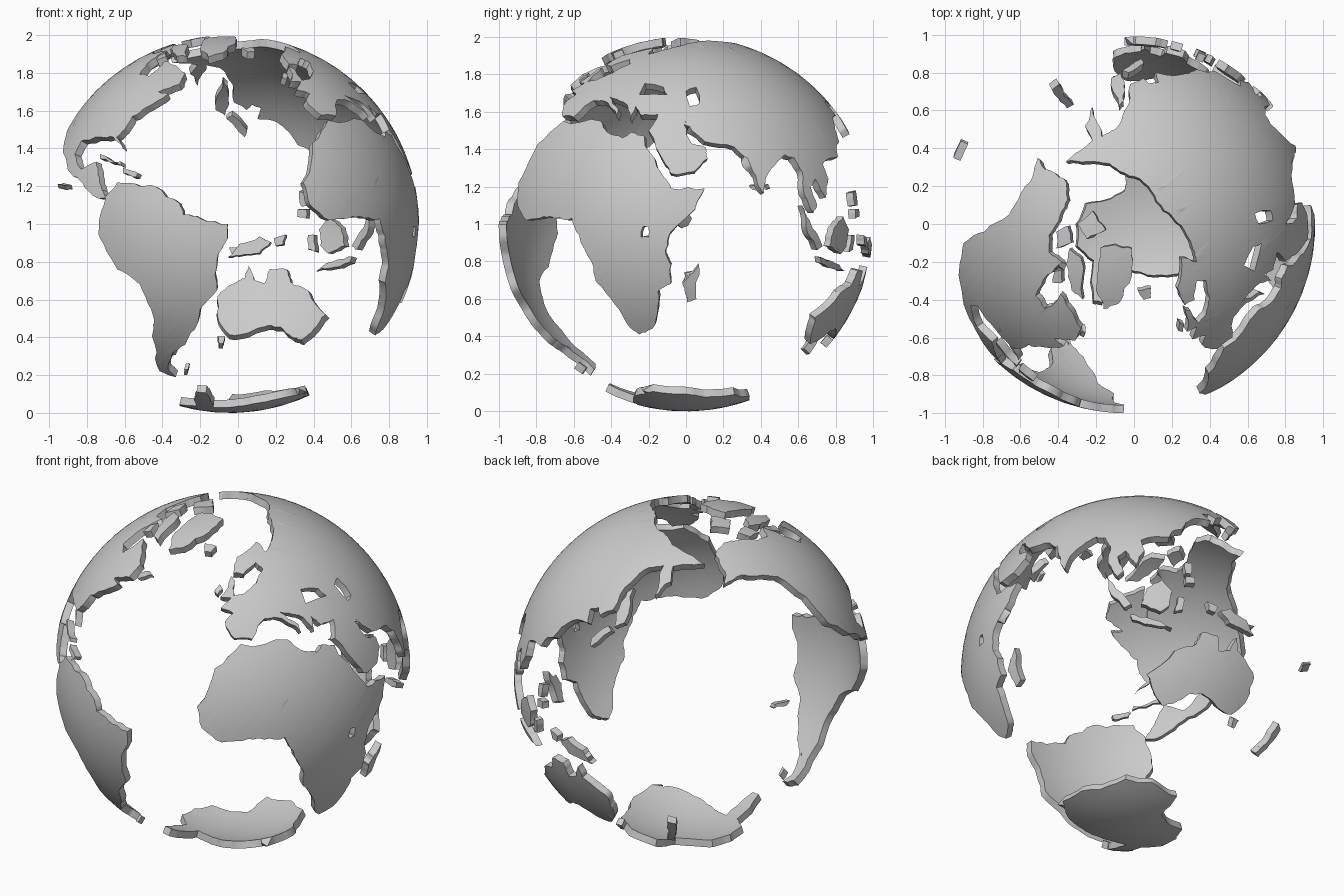
import bpy, bmesh, math, random
from mathutils import Vector
from mathutils.geometry import tessellate_polygon

random.seed(4)
STEP, THICK = 0.08, 0.042
CX = -0.042  # the globe centre sits slightly left of the model centre


def lift(view, nums):
    """Lift outline points drawn in one view onto the unit sphere."""
    out = []
    for a, b in zip(nums[::2], nums[1::2]):
        if view in 'FBR':
            b -= 1
        if view != 'R':
            a -= CX
        h = math.sqrt(max(0, 1 - a * a - b * b))
        out.append(Vector({'F': (a, -h, b), 'B': (a, h, b), 'R': (h, a, b),
                           'T': (a, b, h), 'D': (a, b, -h)}[view]).normalized())
    return out


def ragged(ps, amount):
    """Add a displaced midpoint to every coast segment."""
    res = []
    for p, q in zip(ps, ps[1:] + ps[:1]):
        d = q - p
        res += [p, (p + q) / 2 + Vector((-d.y, d.x, 0)) * random.uniform(-amount, amount)]
    return res


def land(name, *segments, holes=()):
    """Curved slab from an outline made of (view, points) segments."""
    outer = [p for s in segments for p in lift(*s)]
    c = sum(outer, Vector()).normalized()
    u = c.orthogonal().normalized()
    v = c.cross(u)

    def flat(p):
        t = p - c * p.dot(c)
        if t.length < 1e-6:
            return Vector((0, 0, 0))
        t = t.normalized() * c.angle(p)
        return Vector((t.dot(u), t.dot(v), 0))

    loops = [ragged(ragged([flat(p) for p in outer], .07), .12)]
    loops += [ragged([flat(p) for p in lift(*h)], .1) for h in holes]
    pts = [p for l in loops for p in l]
    bm = bmesh.new()
    vs = [bm.verts.new(p) for p in pts]
    for tri in tessellate_polygon(loops):
        if len(set(tri)) == 3:
            try:
                bm.faces.new([vs[i] for i in tri])
            except ValueError:
                pass
    # cut into a fine grid so the slab can follow the sphere
    for k in (0, 1):
        lo, hi = min(p[k] for p in pts), max(p[k] for p in pts)
        n = Vector((1 - k, k, 0))
        for i in range(1, int((hi - lo) / STEP) + 1):
            bmesh.ops.bisect_plane(bm, geom=bm.verts[:] + bm.edges[:] + bm.faces[:],
                                   dist=1e-5, plane_co=n * (lo + i * STEP), plane_no=n)
    for f in bm.faces:
        f.normal_update()
        if f.normal.z < 0:
            f.normal_flip()
    for w in bm.verts:
        r = math.hypot(w.co.x, w.co.y)
        s = math.sin(r) / r if r > 1e-6 else 1
        w.co = c * math.cos(r) + (u * w.co.x + v * w.co.y) * s + Vector((CX, 0, 1))
    me = bpy.data.meshes.new(name)
    bm.to_mesh(me)
    bm.free()
    ob = bpy.data.objects.new(name, me)
    bpy.context.collection.objects.link(ob)
    m = ob.modifiers.new('shell', 'SOLIDIFY')
    m.thickness, m.offset = THICK, -1
    bpy.ops.object.select_all(action='DESELECT')
    ob.select_set(True)
    bpy.context.view_layer.objects.active = ob
    bpy.ops.object.modifier_apply(modifier='shell')
    bpy.ops.object.shade_smooth_by_angle(angle=math.radians(40))


# Africa
africa = [-.655, 1.55, -.455, 1.55, -.42, 1.49, -.34, 1.46, -.29, 1.49, -.22, 1.47, -.22, 1.42,
          -.13, 1.27, -.08, 1.19, .10, 1.19, .05, 1.08, -.08, .96, -.11, .86, -.08, .78, -.08, .68,
          -.15, .64, -.15, .54, -.18, .44, -.25, .41, -.31, .46, -.38, .57, -.48, .69, -.505, .8,
          -.57, .94, -.61, 1.03, -.7, 1.03, -.76, 1.04, -.85, 1.02, -.9, 1.1, -.895, 1.22, -.79, 1.43]
land('africa', ('R', africa),
     holes=[('R', [-.24, .93, -.2, .93, -.2, .985, -.23, .985])])
land('madagascar', ('R', [.07, .78, .055, .6, .005, .58, -.02, .68, .02, .73]))

# Eurasia: south coast, east coast, arctic coast, then the Mediterranean
south = [-.2, 1.5, -.11, 1.32, -.08, 1.27, .045, 1.28, .115, 1.35, .105, 1.41, .03, 1.43, -.01, 1.53,
         .02, 1.52, .1, 1.44, .26, 1.41, .33, 1.35, .38, 1.22, .415, 1.165, .44, 1.27, .48, 1.32,
         .53, 1.37, .58, 1.35, .62, 1.28, .63, 1.16, .68, 1.06, .7, 1.1, .665, 1.2, .69, 1.24,
         .745, 1.14, .76, 1.24, .73, 1.32, .81, 1.355]
east = [.4, 1.4, .33, 1.44, .27, 1.52, .2, 1.57, .11, 1.58, .13, 1.64, .08, 1.66, .05, 1.63]
arctic = [-.02, .74, -.05, .6, -.1, .5, -.17, .46, -.22, .62, -.26, .52, -.22, .44, -.3, .38,
          -.36, .33, -.25, .33, -.13, .32, -.05, .27, .05, .22, .12, .12, .21, .03, .28, -.06,
          .31, -.13, .33, -.2, .25, -.18, .23, -.34, .27, -.43, .32, -.4, .33, -.3, .38, -.3,
          .4, -.39, .38, -.48, .33, -.53, .31, -.61, .38, -.59, .36, -.64, .44, -.66]
medit = [-.6, 1.57, -.55, 1.62, -.49, 1.66, -.45, 1.66, -.37, 1.57, -.36, 1.61, -.41, 1.68,
         -.33, 1.65, -.3, 1.56, -.27, 1.63, -.24, 1.58, -.15, 1.585]
land('eurasia', ('R', south), ('B', east), ('T', arctic), ('R', medit),
     holes=[('R', [-.25, 1.69, -.1, 1.69, -.12, 1.73, -.22, 1.75]),
            ('R', [.02, 1.63, .07, 1.64, .055, 1.73, 0, 1.71])])
land('british_isle', ('T', [.27, -.45, .3, -.46, .34, -.53, .28, -.57, .29, -.51]))
land('western_isle', ('T', [.24, -.52, .265, -.53, .26, -.57, .235, -.565]))
land('iceland', ('T', [.02, -.35, .09, -.34, .09, -.39, .05, -.4]))

# North America: Atlantic side from the front, Pacific and arctic side from the top
atlantic = [-.28, 1.8, -.31, 1.74, -.42, 1.7, -.37, 1.69, -.48, 1.62, -.56, 1.57, -.6, 1.5,
            -.645, 1.46, -.61, 1.4, -.66, 1.46, -.73, 1.46, -.83, 1.44, -.865, 1.37, -.83, 1.29,
            -.75, 1.33, -.74, 1.26, -.72, 1.18, -.7, 1.14, -.75, 1.14, -.81, 1.19, -.87, 1.25]
pacific = [-.92, -.2, -.9, -.1, -.79, -.04, -.66, .05, -.6, .16, -.54, .24, -.51, .35, -.47, .29,
           -.37, .24, -.35, .13, -.39, .05, -.45, -.06, -.45, -.15, -.38, -.2, -.46, -.27,
           -.52, -.38, -.47, -.45, -.42, -.42, -.39, -.37, -.34, -.45]
land('north_america', ('F', atlantic), ('T', pacific))
land('greenland', ('T', [-.18, -.13, -.1, -.11, -.01, -.13, -.01, -.27, -.08, -.42,
                         -.16, -.45, -.2, -.35, -.19, -.24]))
land('ellesmere', ('T', [-.3, .0, -.22, .07, -.15, -.03, -.25, -.08]))
land('baffin', ('T', [-.34, -.13, -.28, -.18, -.27, -.4, -.33, -.35, -.36, -.21]))
land('victoria_isle', ('T', [-.41, -.04, -.35, -.01, -.33, -.1, -.41, -.13]))
land('bay_isle', ('T', [-.42, -.25, -.38, -.24, -.38, -.31, -.43, -.31]))
land('cuba', ('F', [-.73, 1.37, -.62, 1.33, -.62, 1.31, -.73, 1.345]))
land('hispaniola', ('F', [-.61, 1.3, -.53, 1.27, -.54, 1.25, -.61, 1.27]))
land('hawaii', ('B', [-.955, 1.212, -.915, 1.212, -.915, 1.19, -.95, 1.19]))

# South America
land('south_america', ('F', [
    -.7, 1.15, -.64, 1.22, -.52, 1.2, -.44, 1.2, -.31, 1.11, -.29, 1.05, -.2, 1.03, -.055, 1.0,
    -.055, .92, -.11, .81, -.11, .65, -.2, .55, -.23, .44, -.28, .36, -.35, .31, -.37, .23,
    -.33, .19, -.415, .22, -.44, .36, -.46, .55, -.52, .68, -.64, .76, -.71, .89, -.74, .95,
    -.72, 1.08]))
land('falklands', ('F', [-.285, .23, -.265, .23, -.27, .2, -.285, .2]))

# Australia and the Pacific islands
land('australia', ('B', [
    -.11, .6, -.02, .67, .04, .7, .06, .77, .09, .69, .155, .67, .18, .75, .27, .75, .29, .68,
    .39, .63, .485, .5, .42, .42, .35, .36, .3, .375, .24, .43, .17, .44, .06, .4,
    -.045, .39, -.11, .49]))
land('tasmania', ('B', [-.11, .38, -.07, .38, -.08, .34, -.1, .34]))
land('new_guinea', ('B', [-.05, .82, .01, .89, .12, .93, .18, .9, .12, .84, .03, .83]))
land('moluccas', ('B', [.2, .92, .26, .94, .25, .89, .21, .88]))
land('borneo', ('B', [.45, .97, .5, 1.04, .57, .98, .59, .88, .5, .84, .46, .88]))
land('sulawesi', ('B', [.39, .94, .42, .94, .43, .85, .39, .86]))
land('java', ('B', [.43, .75, .55, .8, .63, .82, .62, .79, .5, .755]))
land('sumatra', ('R', [.62, 1.1, .66, 1.02, .73, .88, .7, .86, .65, .95]))
land('luzon', ('B', [.34, 1.18, .38, 1.17, .38, 1.1, .35, 1.1]))
land('mindanao', ('B', [.33, 1.08, .38, 1.08, .38, 1.03, .33, 1.04]))
land('honshu', ('B', [-.06, 1.58, -.03, 1.6, .05, 1.52, .04, 1.48, 0, 1.52]))
land('hokkaido', ('B', [-.08, 1.78, -.055, 1.76, -.05, 1.66, -.07, 1.6, -.12, 1.63]))
land('new_zealand', ('D', [-.45, .74, -.41, .77, -.38, .7, -.33, .66, -.37, .64, -.41, .69]))

# Antarctica
land('antarctica', ('D', [
    -.31, 0, -.31, -.12, -.22, -.2, -.22, -.42, -.17, -.43, -.13, -.22, 0, -.26, .15, -.28,
    .27, -.26, .37, -.18, .36, .05, .28, .26, .15, .34, -.03, .34, -.05, .18, -.15, .13, -.26, .11]))
